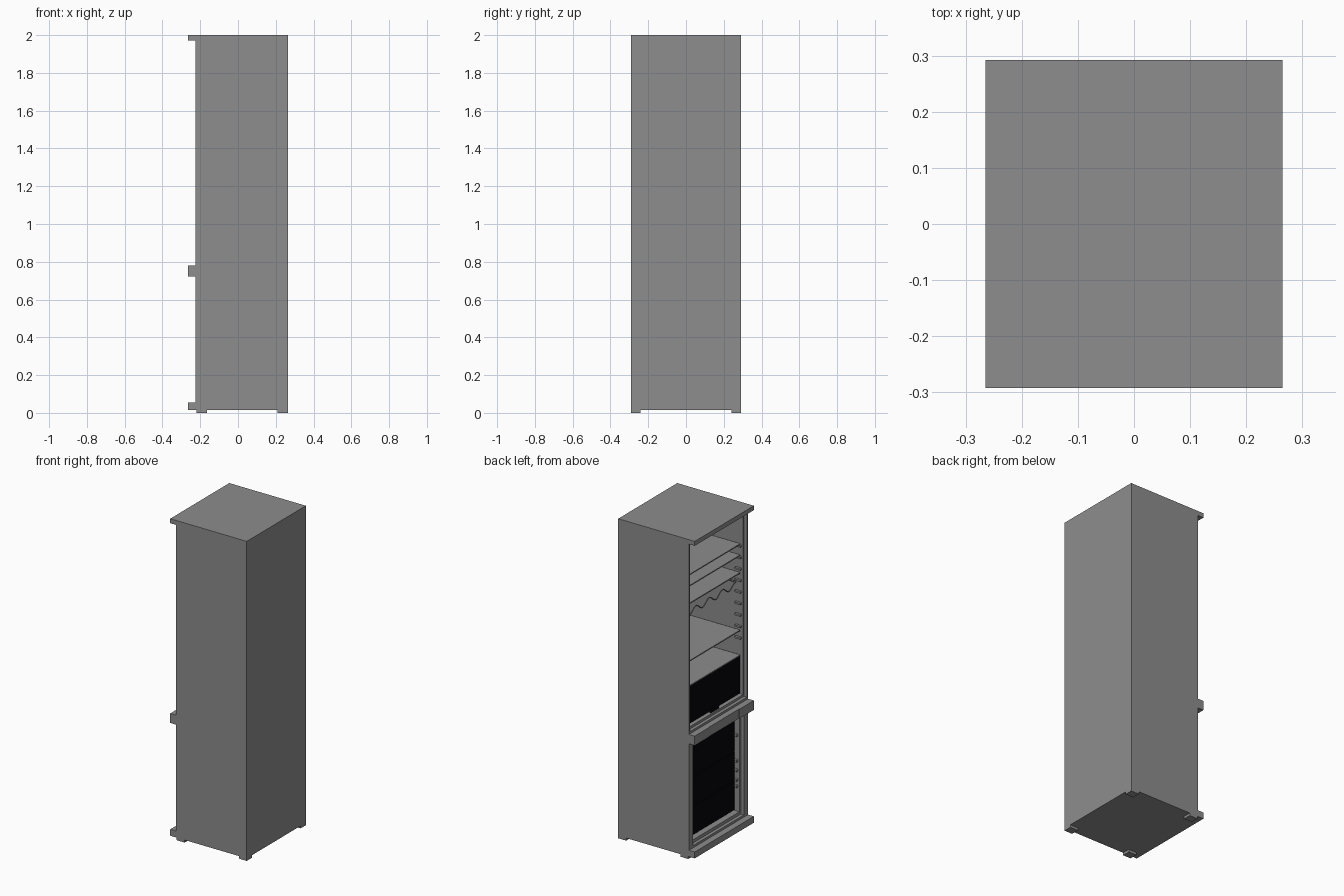
import bpy, bmesh, math

if "Cube" in bpy.data.objects:
    bpy.data.objects.remove(bpy.data.objects["Cube"])


def material(name, r, g, b):
    m = bpy.data.materials.new(name)
    m.diffuse_color = (r, g, b, 1)
    m.use_nodes = True
    m.node_tree.nodes["Principled BSDF"].inputs["Base Color"].default_value = m.diffuse_color
    return m


grey = material("grey_body", 0.266, 0.266, 0.266)
dark = material("dark_front", 0.0015, 0.0018, 0.003)


def boxes(name, spans, mat=grey):
    """One object from several (x0, x1, y0, y1, z0, z1) boxes."""
    bm = bmesh.new()
    for x0, x1, y0, y1, z0, z1 in spans:
        vs = bmesh.ops.create_cube(bm, size=1)["verts"]
        bmesh.ops.scale(bm, vec=(x1 - x0, y1 - y0, z1 - z0), verts=vs)
        bmesh.ops.translate(bm, vec=((x0 + x1) / 2, (y0 + y1) / 2, (z0 + z1) / 2), verts=vs)
    me = bpy.data.meshes.new(name)
    bm.to_mesh(me)
    bm.free()
    ob = bpy.data.objects.new(name, me)
    bpy.context.collection.objects.link(ob)
    me.materials.append(mat)
    return ob


def drawer(name, x, w, z0, z1):
    """Open-topped drawer with a dark front panel facing -x."""
    t, back, top = 0.008, 0.18, z1 - 0.02
    boxes(name + "_front", [(x, x + 0.012, -w, w, z0, z1)], dark)
    boxes(name + "_tray", [
        (x + 0.012, back, -w, w, z0, z0 + t),
        (x + 0.012, back, -w, -w + t, z0 + t, top),
        (x + 0.012, back, w - t, w, z0 + t, top),
        (back - t, back, -w + t, w - t, z0 + t, top)])


# Cabinet shell with two stepped cavities open towards -x
W, XF, XB, Z0 = 0.292, -0.225, 0.265, 0.016
cabinet = boxes("cabinet", [(XF, XB, -W, W, Z0, 2.0)])
cavities = [
    ("upper_rim", (-0.3, -0.205, -0.282, 0.282, 0.795, 1.97)),
    ("upper_cavity", (-0.21, 0.2, -0.272, 0.272, 0.81, 1.96)),
    ("lower_rim", (-0.3, -0.205, -0.25, 0.25, 0.07, 0.71)),
    ("lower_cavity", (-0.21, 0.2, -0.236, 0.236, 0.09, 0.695)),
]
for name, span in cavities:
    cutter = boxes(name + "_cutter", [span])
    mod = cabinet.modifiers.new(name, "BOOLEAN")
    mod.operation = "DIFFERENCE"
    mod.solver = "EXACT"
    mod.object = cutter
    cutter.hide_render = True
    cutter.hide_viewport = True

# Front trims: top lip, hinge rail with recessed middle, bottom lip
LIP = -0.265
boxes("top_lip", [(LIP, XF, -W, W, 1.972, 2.0)])
boxes("hinge_rail", [(LIP, XF, 0.15, W, 0.722, 0.781),
                     (LIP, XF, -W, -0.15, 0.722, 0.781),
                     (LIP + 0.003, XF, -0.15, 0.15, 0.722, 0.781)])
boxes("bottom_lip", [(LIP, XF, -W, W, Z0, 0.056)])

# Feet
boxes("feet", [(x, x + 0.055, y, y + 0.05, 0, Z0)
               for x in (-0.22, 0.21) for y in (-W, W - 0.05)])

# Shelves
for i, z in enumerate((1.75, 1.68, 1.57, 1.21)):
    boxes(f"shelf_{i + 1}", [(-0.19, 0.185, -0.265, 0.265, z - 0.004, z + 0.003)])

# Shelf supports on both walls
boxes("shelf_supports", [(-0.195, -0.155, min(s * 0.257, s * 0.275), max(s * 0.257, s * 0.275),
                          z - 0.018, z - 0.007)
                         for s in (-1, 1) for z in [1.75 - 0.072 * k for k in range(9)]])

# Wavy wire bottle rack: three waved rods and two side rods
curve = bpy.data.curves.new("bottle_rack", "CURVE")
curve.dimensions = "3D"
curve.bevel_depth = 0.004
curve.bevel_resolution = 1
curve.materials.append(grey)
N = 48
paths = []
for x in (-0.16, 0.0, 0.16):
    paths.append([(x, -0.262 + 0.524 * i / N,
                   1.49 + 0.018 * math.cos(8 * math.pi * i / N)) for i in range(N + 1)])
for y in (-0.262, 0.262):
    paths.append([(-0.16, y, 1.508), (0.16, y, 1.508)])
for path in paths:
    sp = curve.splines.new("POLY")
    sp.points.add(len(path) - 1)
    for p, co in zip(sp.points, path):
        p.co = (*co, 1)
bpy.context.collection.objects.link(bpy.data.objects.new("bottle_rack", curve))

# Vegetable drawer with cover and pull tab
drawer("vegetable_drawer", -0.192, 0.262, 0.82, 1.05)
boxes("drawer_cover", [(-0.19, 0.185, -0.265, 0.265, 1.051, 1.057)])
boxes("drawer_tab", [(-0.2, -0.19, -0.04, 0.04, 0.812, 0.83)], dark)

# Freezer drawers and side runners
for i, (z0, z1) in enumerate(((0.105, 0.283), (0.287, 0.466), (0.470, 0.685))):
    drawer(f"freezer_drawer_{i + 1}", -0.185, 0.215, z0, z1)
boxes("drawer_runners", [(-0.195, -0.165, min(s * 0.22, s * 0.24), max(s * 0.22, s * 0.24),
                          z, z + 0.015)
                         for s in (-1, 1) for z in (0.24, 0.28, 0.34, 0.40, 0.56)])
